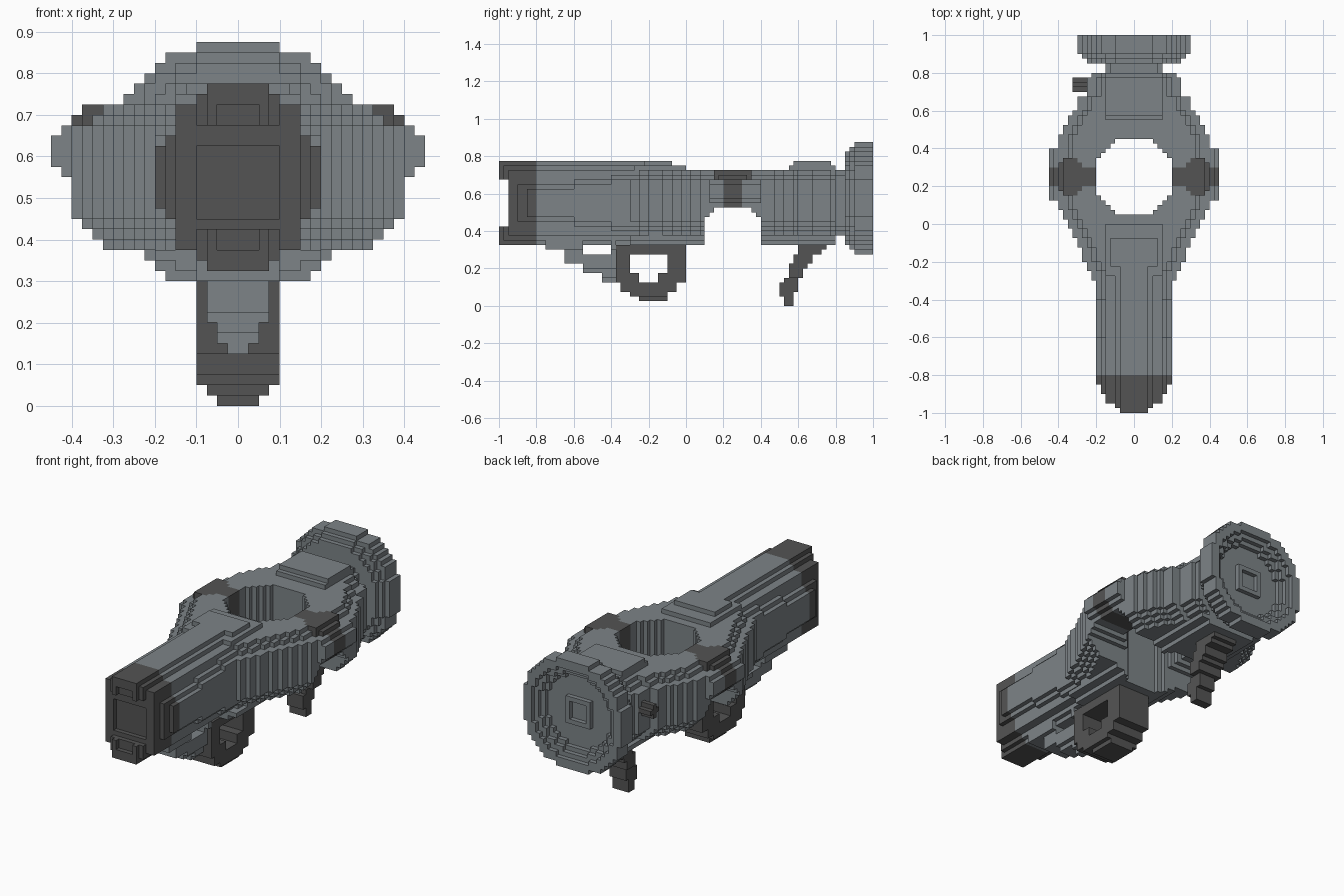
import bpy, bmesh

S = 0.025   # size of one block
if "Cube" in bpy.data.objects:
    bpy.data.objects.remove(bpy.data.objects["Cube"], do_unlink=True)


def material(name, rgb):
    m = bpy.data.materials.new(name)
    m.use_nodes = True
    m.diffuse_color = (*rgb, 1)
    bsdf = m.node_tree.nodes["Principled BSDF"]
    bsdf.inputs["Base Color"].default_value = (*rgb, 1)
    bsdf.inputs["Roughness"].default_value = 0.8
    return m


GREY = material("steel grey", (0.205, 0.23, 0.245))
DARK = material("charcoal", (0.088, 0.088, 0.088))

cells = {}   # block position -> part name
parts = {}   # part name -> material


def fill(name, mat, rule, ylo=-1.0, yhi=1.0):
    """Claim every block whose centre satisfies rule(x, y, z)."""
    parts[name] = mat
    for j in range(round(ylo / S), round(yhi / S)):
        for i in range(-18, 18):
            for k in range(35):
                if rule((i + .5) * S, (j + .5) * S, (k + .5) * S):
                    cells[i, j, k] = name


def step(table, v, default=0.0):
    """Value of the last table row whose start is below v."""
    out = default
    for start, value in table:
        if v > start:
            out = value
    return out


# ---- Barrel: stepped tube section that gets boxier towards the ring ----
def tube(x, z, swell=0.0):
    d = abs(z - .55) - swell
    return abs(x) < step([(.075, .175), (.1, .15), (.175, .1), (.2, .075), (.225, 0)], d, .2)


def barrel(x, y, z):
    rib = .325 < z < .775 and abs(x) < .125 and -.225 < y < -.075
    shoulder = .35 < z < .75 and abs(x) < .15 and -.275 < y < 0
    swollen = .375 < z < .725 and tube(x, z, step([(-.6, .025), (-.4, .05)], y))
    return ((tube(x, z) or swollen) and y < -.075) or rib or shoulder


fill("barrel", GREY, barrel, -.8, 0)


# ---- Muzzle: tapered tip, slotted across, with a bore ----
TAPER = [(-1, .075), (-.975, .1), (-.95, .15), (-.9, .175), (-.85, .2)]


def muzzle(x, y, z):
    slot = y < -.95 and .425 < z < .675
    bore = (abs(x) < .1 and .45 < z < .625 and y < -.925) or \
           (abs(x) < .05 and .375 < z < .725 and y < -.975)
    return tube(x, z) and abs(x) < step(TAPER, y) and not slot and not bore


fill("muzzle", DARK, muzzle, -1, -.8)

# ---- Ring body: plan outline, terraced above and below, with a keel ----
PLAN = [(-.3, .225), (-.25, .25), (-.2, .275), (-.125, .3), (-.075, .325), (-.025, .35),
        (.025, .375), (.075, .4), (.125, .45), (.4, .4), (.475, .375), (.525, .35),
        (.575, .325), (.6, .3), (.675, .25), (.775, .225)]
INSET = [(.375, .075), (.4, .05), (.425, .025), (.45, 0), (.675, .05), (.7, .075), (.725, 1)]
BULGE = [(0, .4), (.55, .425), (.575, .45), (.65, .425), (.675, .4)]
KEEL = [(.325, .15), (.35, .2), (.375, 0)]


def opening(x, y):
    dx, dy = abs(x), abs(y - .25)
    return max(dx, dy) < .2 and dx + dy < .3


def arch(y, z):
    return z < step([(0, .525), (.1, .5), (.125, .475), (.15, 0)], abs(y - .25))


def ring(x, y, z):
    w = min(step(PLAN, y), step(BULGE, z)) - step(INSET, z, 1)
    keel = min(step(PLAN, y), step(KEEL, z))
    return abs(x) < max(w, keel) and not opening(x, y) and not arch(y, z)


fill("ring_body", GREY, ring, -.3, .8)
fill("rear_top_plate", GREY,
     lambda x, y, z: abs(x) < .15 and .725 < z < (.775 if .575 < y < .775 else .75),
     .55, .8)


# ---- Straps over both sides of the ring ----
def strap(x, y, z):
    a, dy = abs(x), abs(y - .25)
    reach = step(BULGE, z) if z < .7 else .375
    band = dy < .05 and .525 < z < .725 and .2 < a < reach
    pad = .675 < z < .725 and .275 < a < reach and dy < (.1 if .3 < a < .375 else .075)
    return band or pad


fill("side_straps", DARK, strap, .15, .35)


# ---- Neck and rounded rear flange with a dished back ----
def disc(x, z, r):
    return abs(x) ** 2.2 + abs(z - .575) ** 2.2 < r ** 2.2


fill("rear_neck", GREY,
     lambda x, y, z: abs(x) < .15 and .375 < z < .725 and abs(x) + abs(z - .55) < .275,
     .8, .85)


def flange(x, y, z):
    outer = step([(.85, .252), (.875, .277), (.9, .302)], y)
    dish = step([(.925, .2), (.95, .225), (.975, .25)], y)
    d = max(abs(x), abs(z - .575))
    boss = .05 < d < .075 and y < .95
    return disc(x, z, outer) and (not disc(x, z, dish) or boss)


fill("rear_flange", GREY, flange, .85, 1)


# ---- Parts hanging below: rows of (z start, y from, y to, half width) ----
def rows(table, top, hole=lambda y, z: False):
    def rule(x, y, z):
        row = step([(r[0], r[1:]) for r in table], z, None)
        return bool(row) and z < top and row[0] < y < row[1] \
            and abs(x) < row[2] and not hole(y, z)
    return rule


def grip_hole(y, z):
    return (.175 < z < .275 and -.3 < y < -.1) or (.125 < z < .2 and -.25 < y < -.15)


fill("front_strut", GREY,
     rows([(.125, -.45, -.375, .025), (.15, -.45, -.375, .05), (.175, -.55, -.375, .05),
           (.2, -.55, -.375, .075), (.225, -.65, -.375, .075), (.275, -.65, -.375, .075),
           (.3, -.75, -.375, .1)], .35,
          lambda y, z: z > .275 and -.55 < y < -.4), -.75, -.375)
fill("trigger_guard", DARK,
     rows([(.025, -.25, -.1, .075), (.05, -.3, -.1, .1), (.075, -.35, -.05, .1),
           (.125, -.4, 0, .1), (.225, -.375, 0, .1)], .325, grip_hole), -.375, 0)
fill("rear_hook", DARK,
     rows([(0, .525, .575, .05), (.05, .5, .575, .05), (.075, .5, .6, .05),
           (.125, .525, .6, .05), (.15, .55, .625, .075), (.2, .55, .65, .075),
           (.225, .575, .675, .075), (.275, .6, .725, .075), (.3, .6, .75, .075)], .325),
     .5, .75)

# ---- Small knob on the right side ----
fill("side_knob", DARK,
     lambda x, y, z: -.325 < x < -.25 and abs(y - .7375) + abs(z - .5875) < .04, .7, .775)

# ---- Skin each part with its exposed block faces, then merge flat areas ----
AXES = [((1, 0, 0), (0, 1, 0), (0, 0, 1)), ((0, 1, 0), (0, 0, 1), (1, 0, 0)),
        ((0, 0, 1), (1, 0, 0), (0, 1, 0))]


def add(*vs):
    return tuple(sum(c) for c in zip(*vs))


for name, mat in parts.items():
    bm = bmesh.new()
    verts = {}

    def corner(p):
        if p not in verts:
            verts[p] = bm.verts.new([c * S for c in p])
        return verts[p]

    for cell in [c for c, owner in cells.items() if owner == name]:
        for n, u, v in AXES:
            for side in (1, -1):
                if add(cell, tuple(side * c for c in n)) in cells:
                    continue
                base = add(cell, n) if side > 0 else cell
                quad = [base, add(base, u), add(base, u, v), add(base, v)]
                bm.faces.new([corner(p) for p in quad[::side]])
    bmesh.ops.dissolve_limit(bm, angle_limit=0.01, verts=bm.verts, edges=bm.edges)
    mesh = bpy.data.meshes.new(name)
    bm.to_mesh(mesh)
    bm.free()
    mesh.materials.append(mat)
    bpy.context.collection.objects.link(bpy.data.objects.new(name, mesh))
